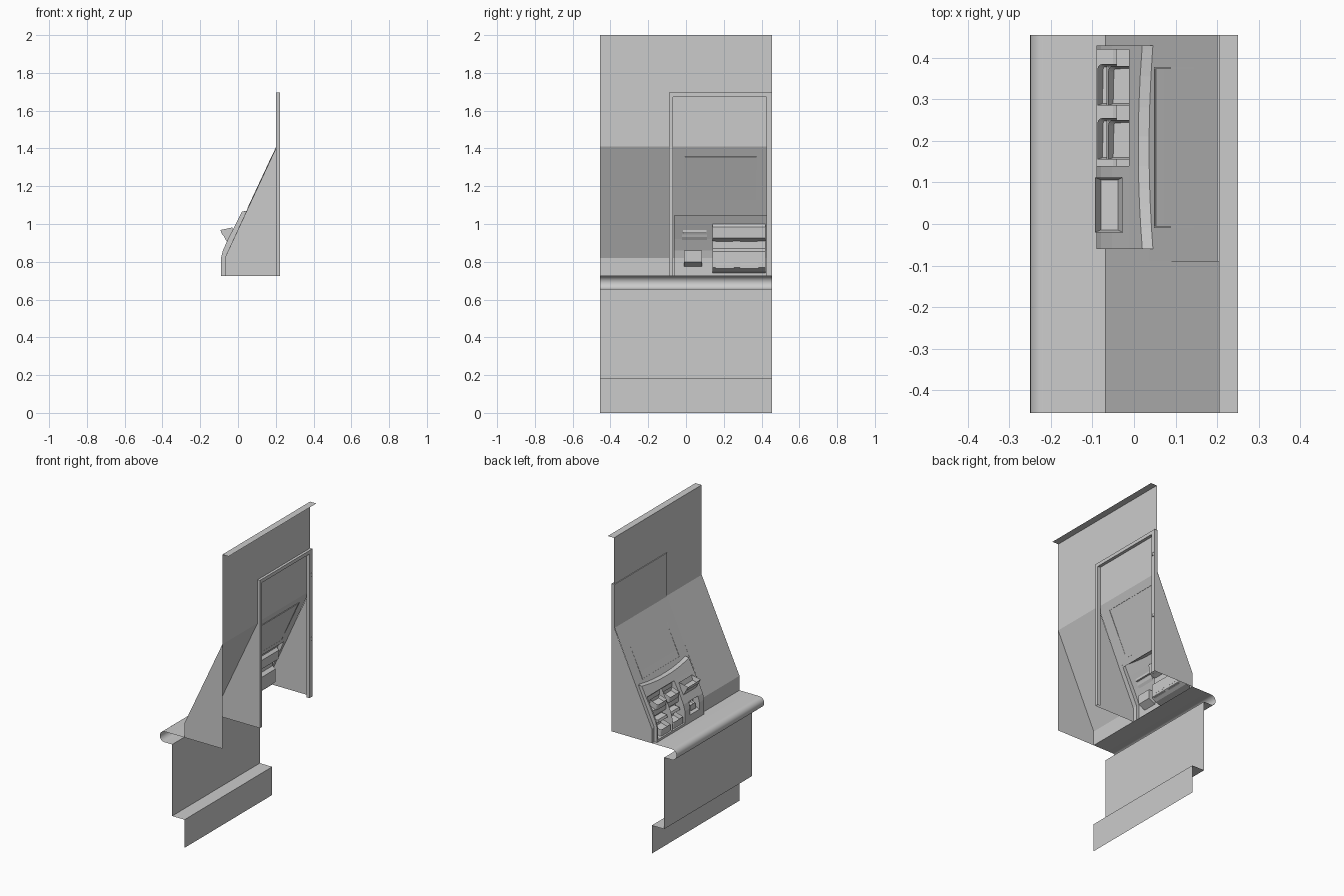
import bpy, bmesh, math
from mathutils import Vector

if "Cube" in bpy.data.objects:
    bpy.data.objects.remove(bpy.data.objects["Cube"])

Y0, Y1 = -0.455, 0.455        # wall width
K0 = -0.09                    # inner side of the cabinet
C0, C1 = -0.06, 0.43          # console width


def make(name, verts, faces, smooth=False):
    me = bpy.data.meshes.new(name)
    me.from_pydata([tuple(v) for v in verts], [], faces)
    me.update()
    ob = bpy.data.objects.new(name, me)
    bpy.context.collection.objects.link(ob)
    if smooth:
        bpy.context.view_layer.objects.active = ob
        ob.select_set(True)
        bpy.ops.object.shade_smooth_by_angle(angle=math.radians(35))
        ob.select_set(False)
    return ob


def sheet(name, prof, y0, y1, smooth=False):
    """Open x-z profile swept along y."""
    n = len(prof)
    v = [(x, y, z) for y in (y0, y1) for x, z in prof]
    return make(name, v, [(i, i + 1, n + i + 1, n + i) for i in range(n - 1)], smooth)


def plate(name, prof, y):
    """Flat x-z polygon at one y."""
    return make(name, [(x, y, z) for x, z in prof], [tuple(range(len(prof)))])


def tray(name, prof, y0, y1, rim, depth, bevel=0.0):
    """Closed x-z profile swept along y; its first edge becomes a sunk opening."""
    n = len(prof)
    bm = bmesh.new()
    a = [bm.verts.new((x, y0, z)) for x, z in prof]
    b = [bm.verts.new((x, y1, z)) for x, z in prof]
    bm.faces.new(a)
    bm.faces.new(b[::-1])
    sides = [bm.faces.new((a[i], b[i], b[(i + 1) % n], a[(i + 1) % n])) for i in range(n)]
    bmesh.ops.recalc_face_normals(bm, faces=bm.faces)
    top = sides[0]
    if bevel:
        ends = [e for e in bm.edges if e.verts[0] in (a[0], b[0]) and e.verts[1] in (a[-1], b[-1])]
        bmesh.ops.bevel(bm, geom=ends, offset=bevel, segments=3, affect='EDGES', profile=0.5)
        bm.faces.ensure_lookup_table()
        top = max(bm.faces, key=lambda f: f.normal.z * f.calc_area())
    bm.normal_update()
    nrm = top.normal.copy()
    bmesh.ops.inset_region(bm, faces=[top], thickness=rim)
    bmesh.ops.translate(bm, verts=top.verts[:], vec=-nrm * depth)
    me = bpy.data.meshes.new(name)
    bm.to_mesh(me)
    bm.free()
    ob = bpy.data.objects.new(name, me)
    bpy.context.collection.objects.link(ob)


def slope_x(z):
    return -0.07 + (z - 0.82) * 0.275 / 0.59


# wall: cap, upright, slope and short upright, beside and above the cabinet
sheet("wall_panel", [(0.25, 2), (0.205, 2), (0.205, 1.41), (-0.07, 0.82), (-0.07, 0.725)], Y0, K0)
sheet("wall_top", [(0.25, 2), (0.205, 2), (0.205, 1.69)], K0, Y1)
plate("wall_side", [(-0.07, 0.725), (-0.07, 0.82), (0.205, 1.41), (0.205, 0.725)], Y0)

# shelf with rounded nose, lower panel and recessed kick panel
nose = [(-0.215 - 0.035 * math.sin(t), 0.69 + 0.035 * math.cos(t))
        for t in (math.pi * i / 12 for i in range(13))]
sheet("shelf", [(-0.07, 0.725)] + nose + [(-0.16, 0.655)], Y0, Y1, True)
sheet("lower_panel", [(-0.16, 0.655), (-0.16, 0.185), (-0.07, 0.185), (-0.07, 0)], Y0, Y1)

# cabinet: sides, front, and rim with a lip at the back
side = [(-0.07, 0.725), (-0.07, 0.82), (0.2, 1.405), (0.2, 1.695), (0.222, 1.695), (0.222, 0.725)]
plate("cabinet_side_inner", side, K0)
plate("cabinet_side_outer", side, Y1)
sheet("cabinet_front", [(0.2, 1.695), (0.2, 1.41), (slope_x(1.045), 1.045)], K0, Y1)
low = [(slope_x(1.045), 1.045), (-0.07, 0.82), (-0.07, 0.725)]
sheet("cabinet_strip_inner", low, K0, C0)
sheet("cabinet_strip_outer", low, C1, Y1)
sheet("cabinet_rim_top", [(0.2, 1.695), (0.222, 1.695), (0.222, 1.672), (0.202, 1.672)], K0, Y1)
for nm, y, d in (("inner", K0, 0.02), ("outer", Y1, -0.03)):
    make("cabinet_lip_" + nm,
         [(0.222, y, 0.725), (0.222, y + d, 0.725), (0.222, y + d, 1.672), (0.222, y, 1.672),
          (0.2, y + d, 0.725), (0.2, y + d, 1.672)], [(0, 1, 2, 3), (1, 4, 5, 2)])
for z in (1.11, 1.53):
    sheet("hinge", [(0.222, z - 0.01), (0.227, z - 0.01), (0.227, z + 0.01), (0.222, z + 0.01)], 0.435, 0.45)

# screen set slightly into a thin bezel on the slope
n = Vector((-0.906, 0, 0.423))
a, b = 1.08, 1.36
scr = []
for inset, out in ((0, 0.0), (0, 0.003), (0.005, 0.003), (0.005, 0.001)):
    for y, z in ((-0.01 + inset, a + inset), (0.378 - inset, a + inset),
                 (0.378 - inset, b - inset), (-0.01 + inset, b - inset)):
        scr.append(Vector((slope_x(z), y, z)) + n * out)
make("screen", scr, [(r * 4 + i, r * 4 + (i + 1) % 4, r * 4 + 4 + (i + 1) % 4, r * 4 + 4 + i)
                     for r in range(3) for i in range(4)] + [(12, 13, 14, 15)])

# console front: curved top edge, openings for bay and reader
knots = [(1.065, 0.02), (1.0, -0.012), (0.92, -0.053), (0.86, -0.08), (0.82, -0.09), (0.725, -0.09)]


def console_x(z):
    for (z1, x1), (z2, x2) in zip(knots, knots[1:]):
        if z >= z2:
            return x2 + (x1 - x2) * (z - z2) / (z1 - z2)
    return -0.09


ys = [C0, -0.01, 0.04, 0.085, 0.14, 0.21, 0.28, 0.355, 0.42, C1]
zs = [1.065, 1.0, 0.92, 0.86, 0.82, 0.775, 0.74, 0.725]
verts = []
for y in ys:
    dip = 0.02 * (1 - ((y - 0.185) / 0.245) ** 2)
    verts.append((slope_x(1.07 - dip) - 0.001, y, 1.07 - dip))
    verts += [(console_x(z - (dip if i == 0 else 0)), y, z - (dip if i == 0 else 0)) for i, z in enumerate(zs)]
R = len(zs) + 1
faces = []
for c in range(len(ys) - 1):
    for r in range(R - 1):
        zc = (zs[r - 1] + zs[r]) / 2 if r else 2
        yc = (ys[c] + ys[c + 1]) / 2
        bay = 0.14 < yc < 0.42 and 0.74 < zc < 1.0
        reader = -0.01 < yc < 0.085 and 0.775 < zc < 0.86
        if not bay and not reader:
            faces.append((c * R + r, c * R + r + 1, c * R + R + r + 1, c * R + R + r))
make("console_front", verts, faces)
for nm, y in (("inner", C0), ("outer", C1)):
    plate("console_side_" + nm, [(slope_x(1.07), 1.07)] + [(console_x(z), z) for z in zs]
          + [(-0.07, 0.725), (-0.07, 0.82)], y)

# bay: stepped liner, side cheeks, divider
liner = [(console_x(1.0), 1.0), (0.004, 0.985), (0.0, 0.925), (-0.042, 0.91), (-0.042, 0.87),
         (-0.02, 0.855), (-0.02, 0.77), (-0.05, 0.75), (-0.09, 0.74)]
sheet("bay_liner", liner, 0.14, 0.42)
cheek = liner + [(console_x(z), z) for z in (0.82, 0.86, 0.92)]
for y in (0.14, 0.42):
    plate("bay_cheek", cheek, y)
plate("bay_divider", cheek, 0.27)

# two upper and two lower trays in the bay
for y in (0.155, 0.285):
    tray("upper_tray", [(-0.062, 0.945), (-0.004, 0.965), (-0.004, 0.925), (-0.05, 0.905)],
         y, y + 0.095, 0.007, 0.022, 0.012)
    tray("lower_tray", [(-0.088, 0.79), (-0.022, 0.81), (-0.022, 0.765), (-0.085, 0.745)],
         y, y + 0.1, 0.007, 0.025, 0.012)
    sheet("lower_lip", [(-0.022, 0.85), (-0.06, 0.845), (-0.066, 0.83), (-0.022, 0.825)], y, y + 0.095)

# scanner hood with sunk funnel, and a card reader recess
tray("scanner_hood", [(-0.094, 0.968), (-0.028, 0.982), (-0.045, 0.93), (-0.06, 0.908)],
     -0.02, 0.112, 0.008, 0.028, 0.0)
rd = [(-0.08, 0.86), (-0.045, 0.86), (-0.045, 0.8), (-0.09, 0.775)]
sheet("reader_recess", rd, -0.01, 0.085)
for y in (-0.01, 0.085):
    plate("reader_cheek", rd + [(-0.09, 0.82)], y)
tray("reader_slot", [(-0.075, 0.825), (-0.046, 0.835), (-0.046, 0.8), (-0.08, 0.79)],
     0.012, 0.063, 0.006, 0.012)
